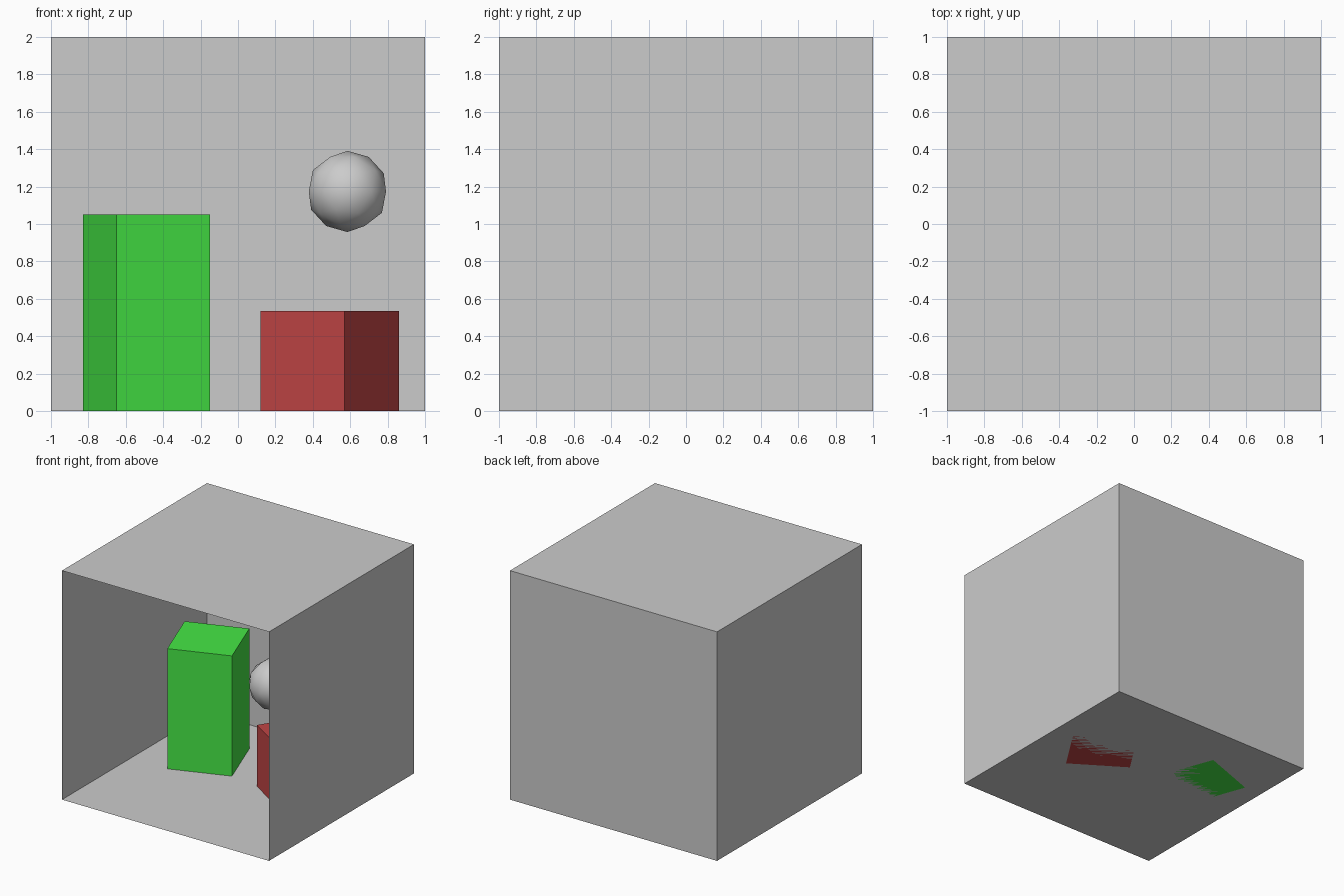
import bpy, bmesh
from math import radians

if "Cube" in bpy.data.objects:
    bpy.data.objects.remove(bpy.data.objects["Cube"])


def paint(obj, name, color):
    mat = bpy.data.materials.new(name)
    mat.diffuse_color = (*color, 1.0)
    mat.use_nodes = True
    mat.node_tree.nodes["Principled BSDF"].inputs["Base Color"].default_value = mat.diffuse_color
    obj.data.materials.append(mat)


def add_block(name, side, height, center, turn, color):
    bpy.ops.mesh.primitive_cube_add(size=1)
    obj = bpy.context.object
    obj.name = name
    obj.scale = (side, side, height)
    obj.location = (*center, height / 2)
    obj.rotation_euler.z = radians(turn)
    paint(obj, name + "_paint", color)
    return obj


# Room: thin-walled cube, open at the front, faces turned inward
bpy.ops.mesh.primitive_cube_add(size=2, location=(0, 0, 1))
room = bpy.context.object
room.name = "room"
bm = bmesh.new()
bm.from_mesh(room.data)
bm.normal_update()
front = [f for f in bm.faces if f.normal.y < -0.9]
bmesh.ops.delete(bm, geom=front, context='FACES')
bmesh.ops.reverse_faces(bm, faces=bm.faces[:])
bm.to_mesh(room.data)
bm.free()

# Blocks standing on the floor
add_block("tall_block", 0.53, 1.05, (-0.49, 0.29), 20, (0.06, 0.8, 0.06))
add_block("short_block", 0.535, 0.535, (0.49, 0.17), -32.8, (0.53, 0.06, 0.06))

# Floating low-poly ball with smooth shading
bpy.ops.mesh.primitive_ico_sphere_add(subdivisions=2, radius=0.217,
                                      location=(0.585, -0.32, 1.174))
ball = bpy.context.object
ball.name = "ball"
bpy.ops.object.shade_smooth()
